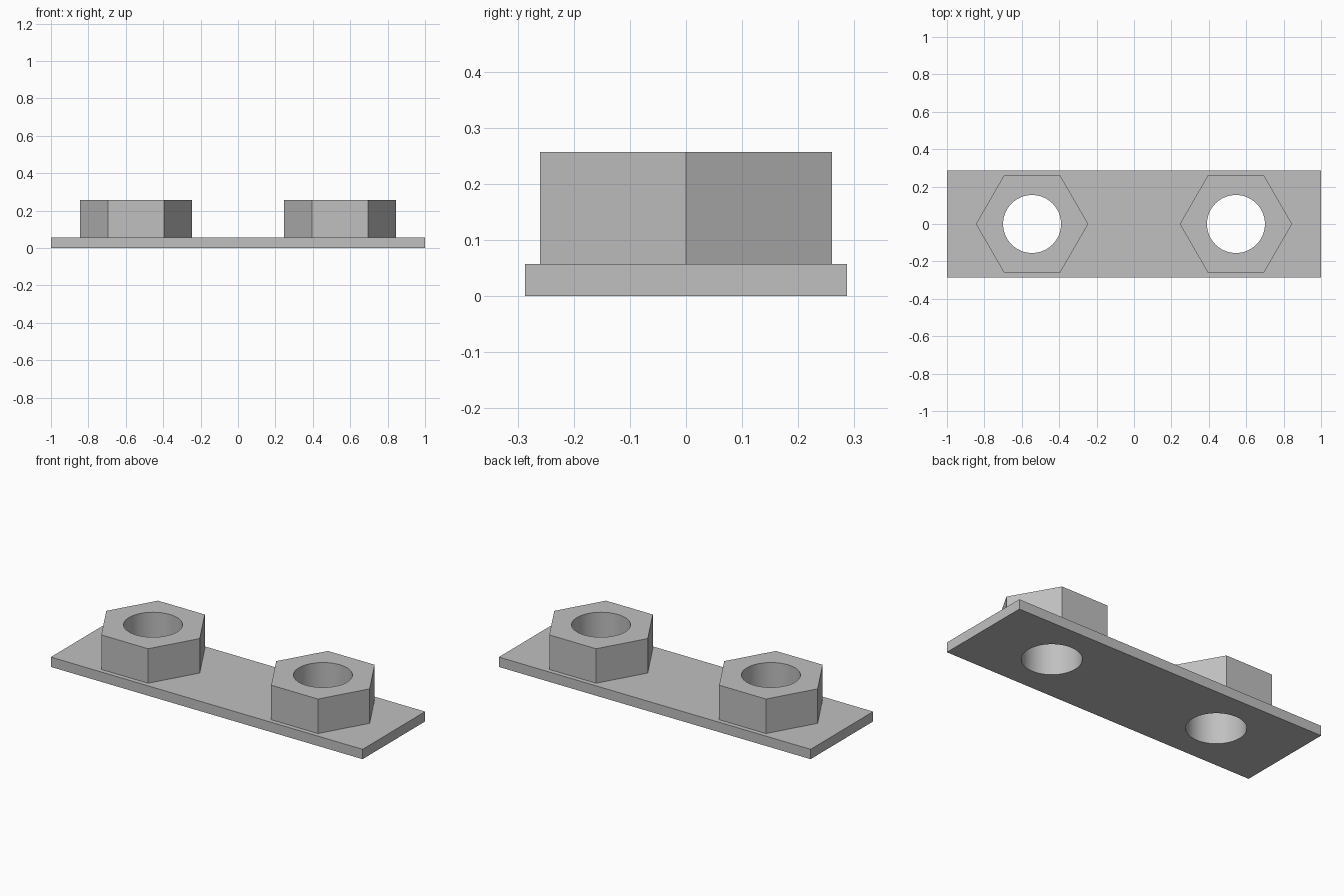
import bpy
import math

default_cube = bpy.data.objects.get("Cube")
if default_cube:
    bpy.data.objects.remove(default_cube, do_unlink=True)

PLATE_SIZE = (2.0, 0.573, 0.057)
NUT_RADIUS = 0.3
NUT_HEIGHT = 0.2
NUT_X = 0.545
HOLE_RADIUS = 0.155

# Single grey metal colour
steel = bpy.data.materials.new("grey_steel")
steel.use_nodes = True
grey = (0.53, 0.53, 0.53, 1.0)
steel.diffuse_color = grey
steel.node_tree.nodes["Principled BSDF"].inputs["Base Color"].default_value = grey


def prism(name, sides, radius, height, x, base):
    """Upright prism standing on z = base, with a corner towards +x."""
    bpy.ops.mesh.primitive_cylinder_add(
        vertices=sides, radius=radius, depth=height,
        location=(x, 0, base + height / 2), rotation=(0, 0, math.pi / 2))
    obj = bpy.context.object
    obj.name = name
    bpy.ops.object.transform_apply(location=False, rotation=True, scale=True)
    obj.data.materials.append(steel)
    return obj


def drill(obj, cutter):
    """Cut the bore out of a part and apply the cut."""
    bpy.ops.object.select_all(action='DESELECT')
    bpy.context.view_layer.objects.active = obj
    obj.select_set(True)
    cut = obj.modifiers.new("bore", 'BOOLEAN')
    cut.operation = 'DIFFERENCE'
    cut.solver = 'EXACT'
    cut.object = cutter
    bpy.ops.object.modifier_apply(modifier=cut.name)


# Flat base plate
bpy.ops.mesh.primitive_cube_add(size=1, location=(0, 0, PLATE_SIZE[2] / 2))
plate = bpy.context.object
plate.name = "base_plate"
plate.scale = PLATE_SIZE
bpy.ops.object.transform_apply(location=False, rotation=False, scale=True)
plate.data.materials.append(steel)
parts = [plate]

# Hexagonal nuts, each with a bore running on through the plate
for side, x in (("left", NUT_X), ("right", -NUT_X)):
    nut = prism(f"{side}_hex_nut", 6, NUT_RADIUS, NUT_HEIGHT, x, PLATE_SIZE[2])
    bore = prism(f"{side}_bore_cutter", 64, HOLE_RADIUS, 1.0, x, -0.4)
    bore.hide_render = True
    drill(nut, bore)
    drill(plate, bore)
    bpy.data.objects.remove(bore, do_unlink=True)
    parts.append(nut)

# Smooth bores, crisp outer edges
for part in parts:
    bpy.ops.object.select_all(action='DESELECT')
    bpy.context.view_layer.objects.active = part
    part.select_set(True)
    bpy.ops.object.shade_smooth_by_angle(angle=math.radians(30))
